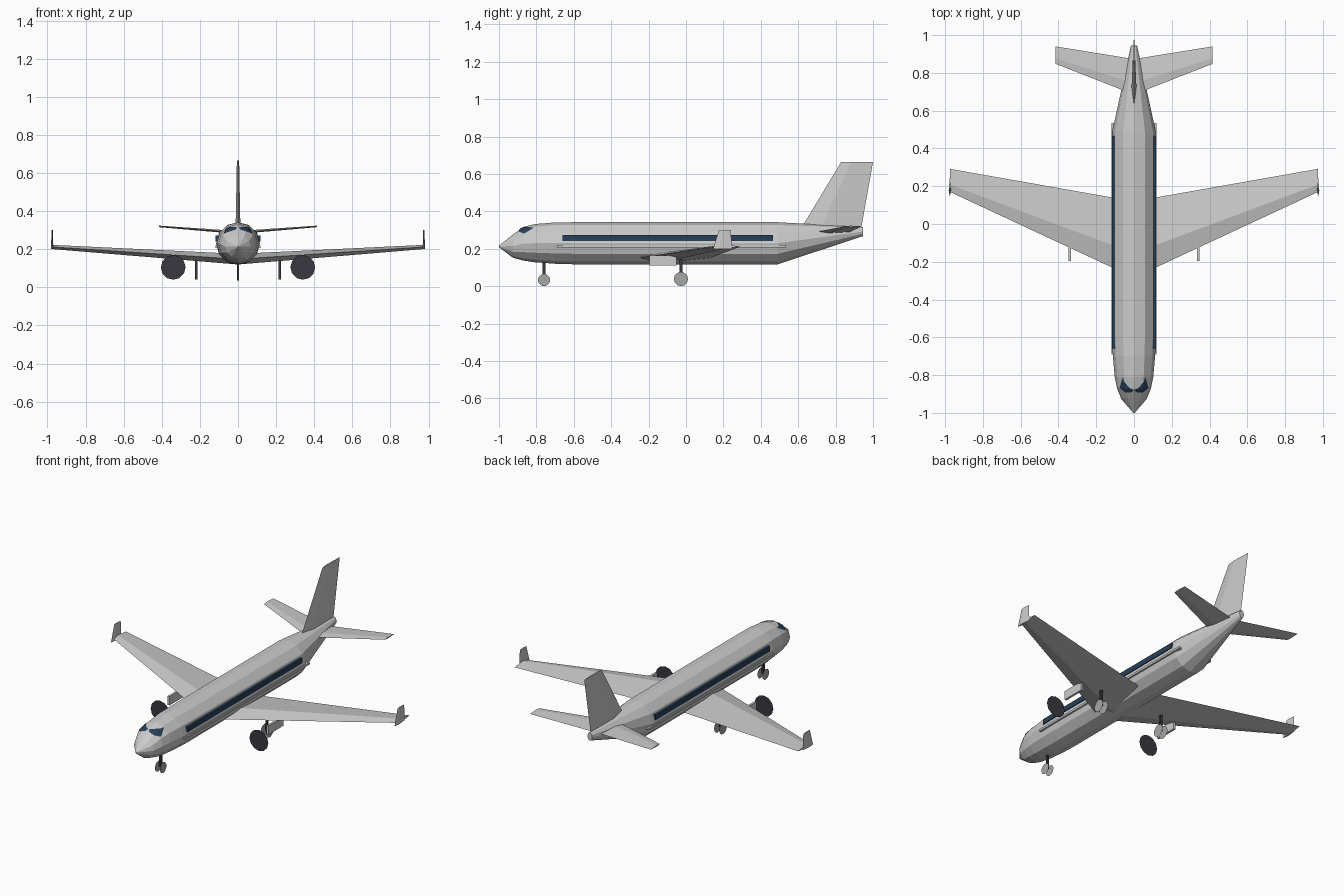
import bpy
import bmesh
from math import sin, cos, radians
from mathutils import Vector
from mathutils.bvhtree import BVHTree

if "Cube" in bpy.data.objects:
    bpy.data.objects.remove(bpy.data.objects["Cube"])


def material(name, r, g, b):
    m = bpy.data.materials.new(name)
    m.use_nodes = True
    m.diffuse_color = (r, g, b, 1)
    m.node_tree.nodes["Principled BSDF"].inputs["Base Color"].default_value = (r, g, b, 1)
    return m


GREY = material("light_grey", 0.6, 0.6, 0.6)
TYRE = material("mid_grey", 0.38, 0.38, 0.38)
DARK = material("charcoal", 0.04, 0.04, 0.05)
NAVY = material("navy_glass", 0.02, 0.05, 0.1)


def finish(name, bm, mat, mirror=False, solid=True):
    if solid:
        bmesh.ops.recalc_face_normals(bm, faces=bm.faces)
    me = bpy.data.meshes.new(name)
    bm.to_mesh(me)
    bm.free()
    me.materials.append(mat)
    ob = bpy.data.objects.new(name, me)
    bpy.context.collection.objects.link(ob)
    if mirror:
        ob.modifiers.new("mirror", 'MIRROR').use_mirror_merge = False
    return ob


def loft(sections):
    """Bridge equal point loops and cap both ends."""
    bm = bmesh.new()
    rings = [[bm.verts.new(p) for p in s] for s in sections]
    n = len(rings[0])
    for a, b in zip(rings, rings[1:]):
        for i in range(n):
            j = (i + 1) % n
            bm.faces.new((a[i], a[j], b[j], b[i]))
    bm.faces.new(rings[0])
    bm.faces.new(rings[-1])
    return bm


def foil(name, root, tip, axis, mirror=True):
    """Diamond-section surface; each end is (leading edge, chord, thickness)."""
    sections = []
    for le, chord, thick in (root, tip):
        le, up = Vector(le), Vector(axis) * thick / 2
        crest = le + Vector((0, chord * 0.32, 0))
        sections.append([le, crest + up, le + Vector((0, chord, 0)), crest - up])
    return finish(name, loft(sections), GREY, mirror)


def box(name, x, y, z, mat, mirror=True):
    """Box from (min, max) ranges."""
    corners = [(x[0], z[0]), (x[1], z[0]), (x[1], z[1]), (x[0], z[1])]
    return finish(name, loft([[(a, v, b) for a, b in corners] for v in y]), mat, mirror)


def disc(name, centre, radius, facing, sides, mat, mirror=True):
    """Single flat disc facing along x or y."""
    bm = bmesh.new()
    verts = []
    for i in range(sides):
        a = radians(360 * i / sides)
        u, w = radius * cos(a), radius * sin(a)
        off = (0, u, w) if facing == 'x' else (u, 0, w)
        verts.append(bm.verts.new(Vector(centre) + Vector(off)))
    bm.faces.new(verts)
    return finish(name, bm, mat, mirror, solid=False)


# Fuselage: twelve-sided rings as (y, half width, top, bottom)
stations = [
    (-1.0, 0.004, 0.218, 0.208), (-0.925, 0.068, 0.276, 0.152),
    (-0.87, 0.09, 0.317, 0.137), (-0.81, 0.102, 0.332, 0.128),
    (-0.7, 0.112, 0.341, 0.12), (-0.6, 0.115, 0.342, 0.117),
    (0.49, 0.115, 0.342, 0.117), (0.945, 0.016, 0.317, 0.267)]
rings = []
for y, hw, top, bottom in stations:
    mid, hh = (top + bottom) / 2, (top - bottom) / 2
    rings.append([(hw * cos(radians(30 * i)), y, mid + hh * sin(radians(30 * i)))
                  for i in range(12)])
body = loft(rings)
bmesh.ops.recalc_face_normals(body, faces=body.faces)
tree = BVHTree.FromBMesh(body)
finish("fuselage", body, GREY)


def pane(name, corners, direction, steps=6):
    """Thin window plate projected onto the fuselage along a direction."""
    d = Vector(direction)
    a, b, c, e = (Vector(p) for p in corners)
    bm = bmesh.new()
    grid = []
    for i in range(steps + 1):
        row = []
        for j in range(steps + 1):
            u, v = i / steps, j / steps
            p = a.lerp(b, u).lerp(e.lerp(c, u), v)
            hit, normal, _, _ = tree.ray_cast(p - d * 2, d)
            row.append(bm.verts.new(hit + normal * 0.004 if hit else p))
        grid.append(row)
    for i in range(steps):
        for j in range(steps):
            bm.faces.new((grid[i][j], grid[i + 1][j], grid[i + 1][j + 1], grid[i][j + 1]))
    return finish(name, bm, NAVY, mirror=True, solid=False)


# Cockpit glass
pane("windscreen", [(0.008, 0, 0.302), (0.06, 0, 0.284),
                    (0.055, 0, 0.305), (0.008, 0, 0.312)], (0, 1, 0))
pane("cockpit_side_window", [(0, -0.88, 0.286), (0, -0.865, 0.278),
                             (0, -0.81, 0.312), (0, -0.88, 0.312)], (-1, 0, 0))

# Cabin window band and side trim
box("cabin_window_band", (0.1, 0.117), (-0.66, 0.465), (0.241, 0.273), NAVY)
box("side_trim", (0.1, 0.119), (-0.69, 0.535), (0.207, 0.219), GREY)

# Wings, winglets and tail
foil("wing", ((0, -0.284, 0.148), 0.404, 0.056),
     ((0.975, 0.17, 0.212), 0.122, 0.022), (0, 0, 1))
foil("winglet", ((0.975, 0.145, 0.2), 0.1, 0.012),
     ((0.975, 0.176, 0.3), 0.064, 0.008), (1, 0, 0))
foil("tailplane", ((0, 0.685, 0.288), 0.188, 0.016),
     ((0.415, 0.848, 0.32), 0.092, 0.008), (0, 0, 1))
foil("tail_fin", ((0, 0.61, 0.3), 0.325, 0.026),
     ((0, 0.83, 0.665), 0.17, 0.012), (1, 0, 0), mirror=False)

# Engine pylons and fan discs
box("engine_pylon", (0.334, 0.347), (-0.195, -0.05), (0.11, 0.165), GREY)
disc("engine_fan", (0.34, -0.28, 0.105), 0.065, 'y', 12, DARK)

# Landing gear
box("main_gear_leg", (0.213, 0.225), (-0.035, -0.02), (0.04, 0.16), DARK)
box("nose_gear_leg", (-0.006, 0.006), (-0.766, -0.752), (0.036, 0.14), DARK, mirror=False)
for side, x in (("inner", 0.201), ("outer", 0.237)):
    disc("main_wheel_" + side, (x, -0.027, 0.038), 0.038, 'x', 12, TYRE)
disc("nose_wheel", (0.017, -0.759, 0.033), 0.033, 'x', 12, TYRE)
